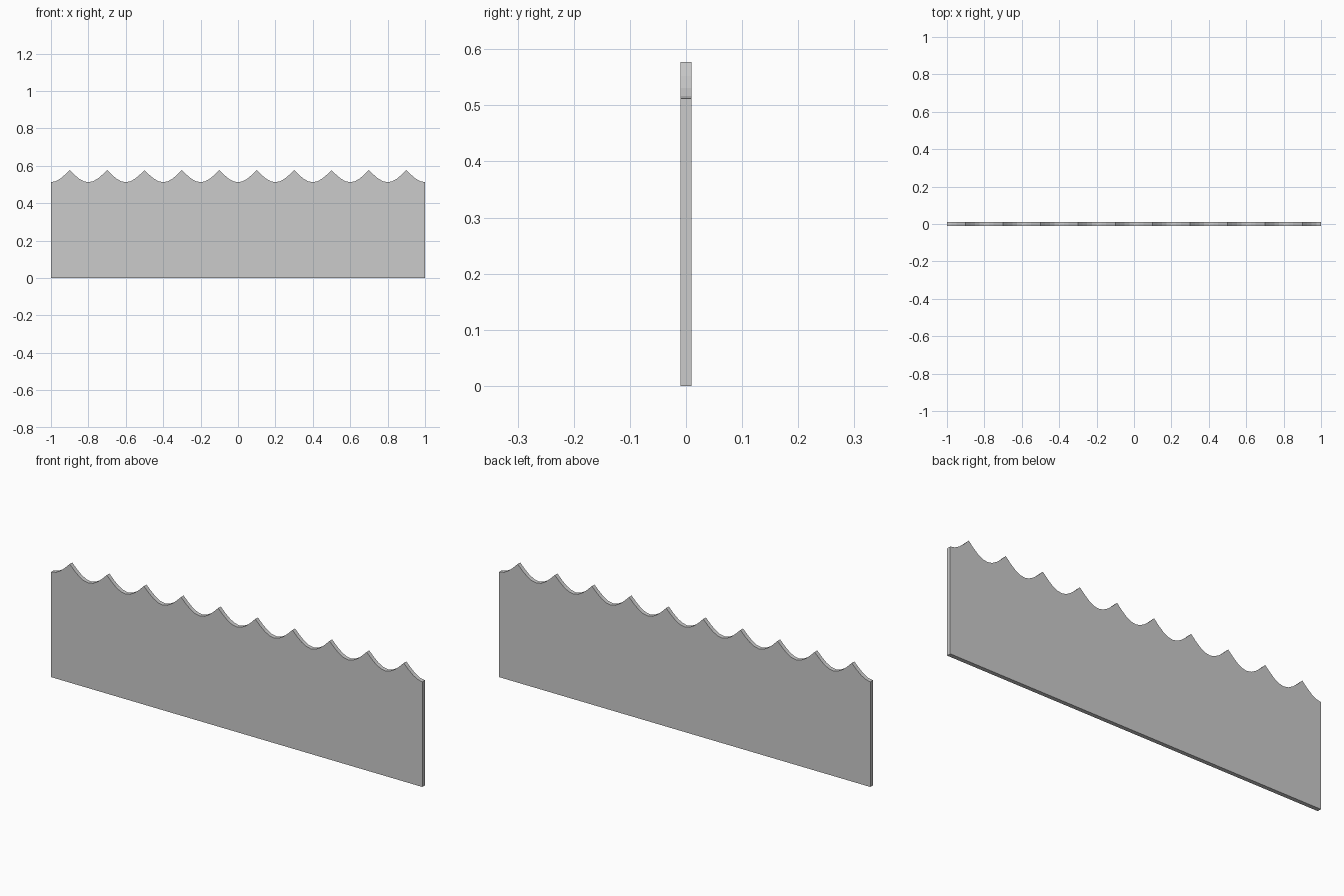
import bpy, bmesh, math

if "Cube" in bpy.data.objects:
    bpy.data.objects.remove(bpy.data.objects["Cube"])

HALF_T = 0.01      # half thickness
PITCH = 0.2        # scallop spacing
LOW, RISE = 0.512, 0.065
STEPS = 8          # segments per scallop


def top_height(x):
    # cusps at odd multiples of 0.1, rounded dips between them
    return LOW + RISE * (1 - abs(math.cos(math.pi * x / PITCH)))


# Scalloped panel: outline extruded through its thickness
count = 10 * STEPS
xs = [1 - 2 * i / count for i in range(count + 1)]
outline = [(-1, 0), (1, 0)] + [(x, top_height(x)) for x in xs]

bm = bmesh.new()
front = bm.faces.new([bm.verts.new((x, -HALF_T, z)) for x, z in outline])
ext = bmesh.ops.extrude_face_region(bm, geom=[front], use_keep_orig=True)
moved = [g for g in ext["geom"] if isinstance(g, bmesh.types.BMVert)]
bmesh.ops.translate(bm, verts=moved, vec=(0, 2 * HALF_T, 0))
bmesh.ops.recalc_face_normals(bm, faces=bm.faces[:])

mesh = bpy.data.meshes.new("scalloped_panel")
bm.to_mesh(mesh)
bm.free()
panel = bpy.data.objects.new("scalloped_panel", mesh)
bpy.context.collection.objects.link(panel)
